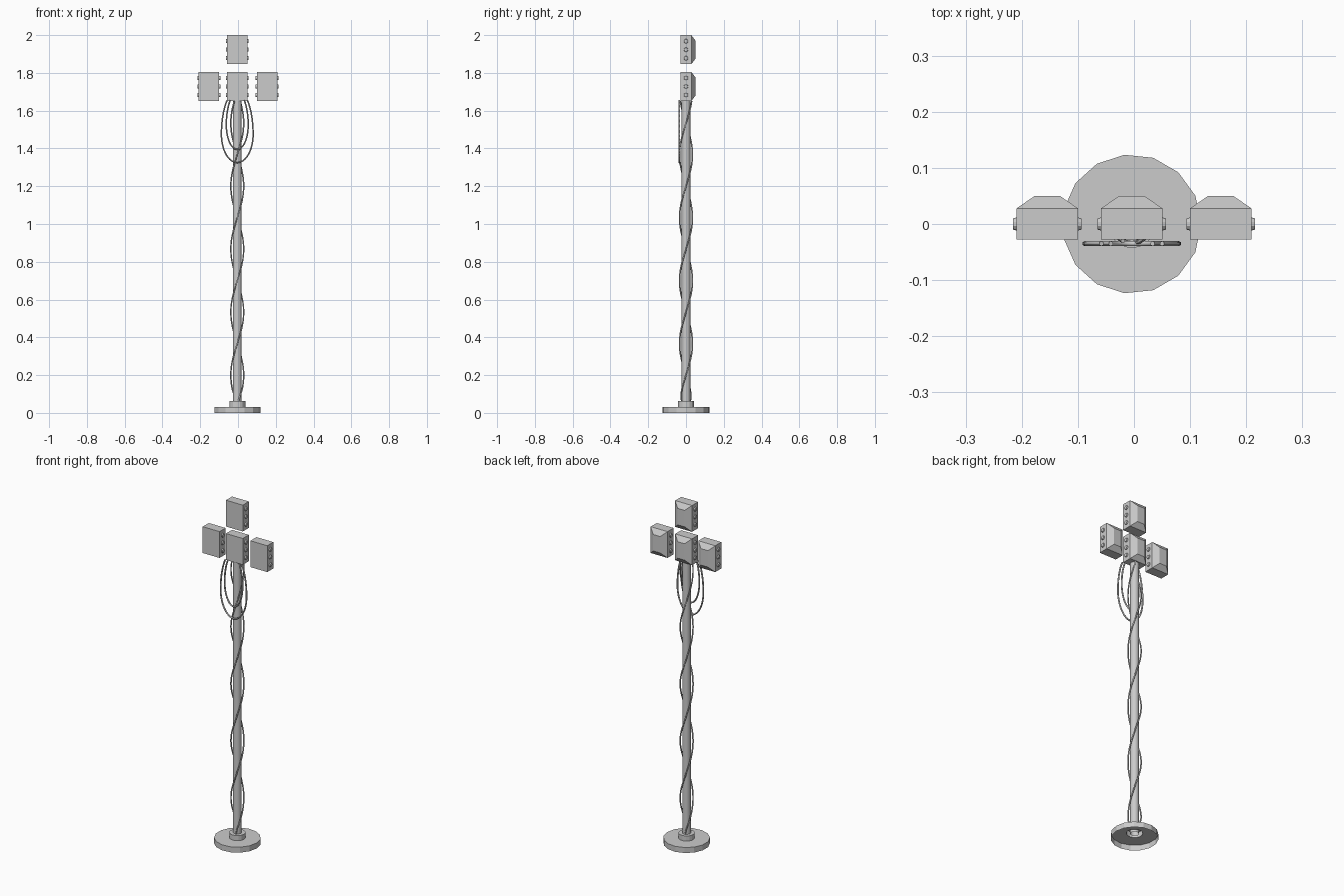
import bpy, bmesh, math
from mathutils import Vector

if "Cube" in bpy.data.objects:
    bpy.data.objects.remove(bpy.data.objects["Cube"])

CX = -0.004  # axis of pole, base and middle lamps


def mesh_object(name, bm):
    bmesh.ops.recalc_face_normals(bm, faces=bm.faces)
    me = bpy.data.meshes.new(name)
    bm.to_mesh(me)
    bm.free()
    ob = bpy.data.objects.new(name, me)
    bpy.context.collection.objects.link(ob)
    return ob


def lathe(name, profile, sides):
    """Revolve (radius, z) points about the pole axis."""
    bm = bmesh.new()
    rings = []
    for r, z in profile:
        rings.append([bm.verts.new((CX + r * math.cos(math.tau * i / sides),
                                    r * math.sin(math.tau * i / sides), z))
                      for i in range(sides)])
    for a, b in zip(rings, rings[1:]):
        for i in range(sides):
            j = (i + 1) % sides
            bm.faces.new((a[i], a[j], b[j], b[i]))
    return mesh_object(name, bm)


def smooth(ob, angle=40):
    bpy.ops.object.select_all(action='DESELECT')
    ob.select_set(True)
    bpy.context.view_layer.objects.active = ob
    bpy.ops.object.shade_smooth_by_angle(angle=math.radians(angle))


def cable(name, points, radius=0.004):
    cu = bpy.data.curves.new(name, 'CURVE')
    cu.dimensions = '3D'
    cu.bevel_depth = radius
    cu.bevel_resolution = 1
    cu.use_fill_caps = True
    sp = cu.splines.new('POLY')
    sp.points.add(len(points) - 1)
    for p, co in zip(sp.points, points):
        p.co = (*co, 1)
    ob = bpy.data.objects.new(name, cu)
    bpy.context.collection.objects.link(ob)
    bpy.ops.object.select_all(action='DESELECT')
    ob.select_set(True)
    bpy.context.view_layer.objects.active = ob
    bpy.ops.object.convert(target='MESH')
    smooth(bpy.context.object, 60)


def lamp_box(name, cx, cz):
    """Box with a tapered back panel and three knobs on each side."""
    bm = bmesh.new()
    rings = []
    for y, hx, hz in ((-0.028, 0.0545, 0.077), (0.028, 0.0545, 0.077), (0.05, 0.0225, 0.048)):
        rings.append([bm.verts.new((cx + sx * hx, y, cz + sz * hz))
                      for sx, sz in ((-1, -1), (1, -1), (1, 1), (-1, 1))])
    for a, b in zip(rings, rings[1:]):
        for i in range(4):
            j = (i + 1) % 4
            bm.faces.new((a[i], a[j], b[j], b[i]))
    bm.faces.new(rings[0])
    bm.faces.new(rings[-1])
    mesh_object(name, bm)
    # side knobs
    bm = bmesh.new()
    for side in (-1, 1):
        for dz in (-0.045, 0, 0.045):
            rot = Vector((0, 0, 1)).rotation_difference(Vector((side, 0, 0)))
            m = rot.to_matrix().to_4x4()
            m.translation = (cx + side * 0.0565, 0, cz + dz)
            bmesh.ops.create_cone(bm, cap_ends=True, segments=10, radius1=0.0125,
                                  radius2=0.010, depth=0.0085, matrix=m)
    mesh_object(name + "_knobs", bm)


# hollow base with collar, open underneath
lathe("base", [(0.124, 0), (0.124, 0.032), (0.043, 0.032), (0.043, 0.062), (0.022, 0.062)], 15)

# pole
smooth(lathe("pole", [(0.023, 0.03), (0.023, 1.66)], 12))

# lamp boxes: left, middle, right and top
for label, x, z in (("left", -0.1545, 1.728), ("middle", CX, 1.728),
                    ("right", 0.1545, 1.728), ("top", CX, 1.923)):
    lamp_box("lamp_" + label, x, z)

# two cables twisting up the pole
for k in range(2):
    pts = []
    for i in range(121):
        z = 0.06 + 1.59 * i / 120
        a = math.tau * (z - 0.2) / 0.667 + math.pi * k
        r = 0.034 - 0.010 * max(0, 1 - (z - 0.06) / 0.06)
        pts.append((CX + r * math.cos(a), r * math.sin(a), z))
    cable(f"twisted_cable_{k + 1}", pts)

# slack cable loops hanging below the lamps
for k, (half, mid, bottom) in enumerate(((0.084, 1.475, 1.325), (0.058, 1.525, 1.395))):
    pts = []
    top = 1.655
    start = math.radians(50)
    up = (top - mid) / math.sin(start)
    for i in range(41):
        a = start - (math.pi + 2 * start) * i / 40
        s = math.sin(a)
        pts.append((CX + half * math.cos(a), -0.035, mid + s * (up if s > 0 else mid - bottom)))
    cable(f"hanging_cable_{k + 1}", pts, 0.0045)
